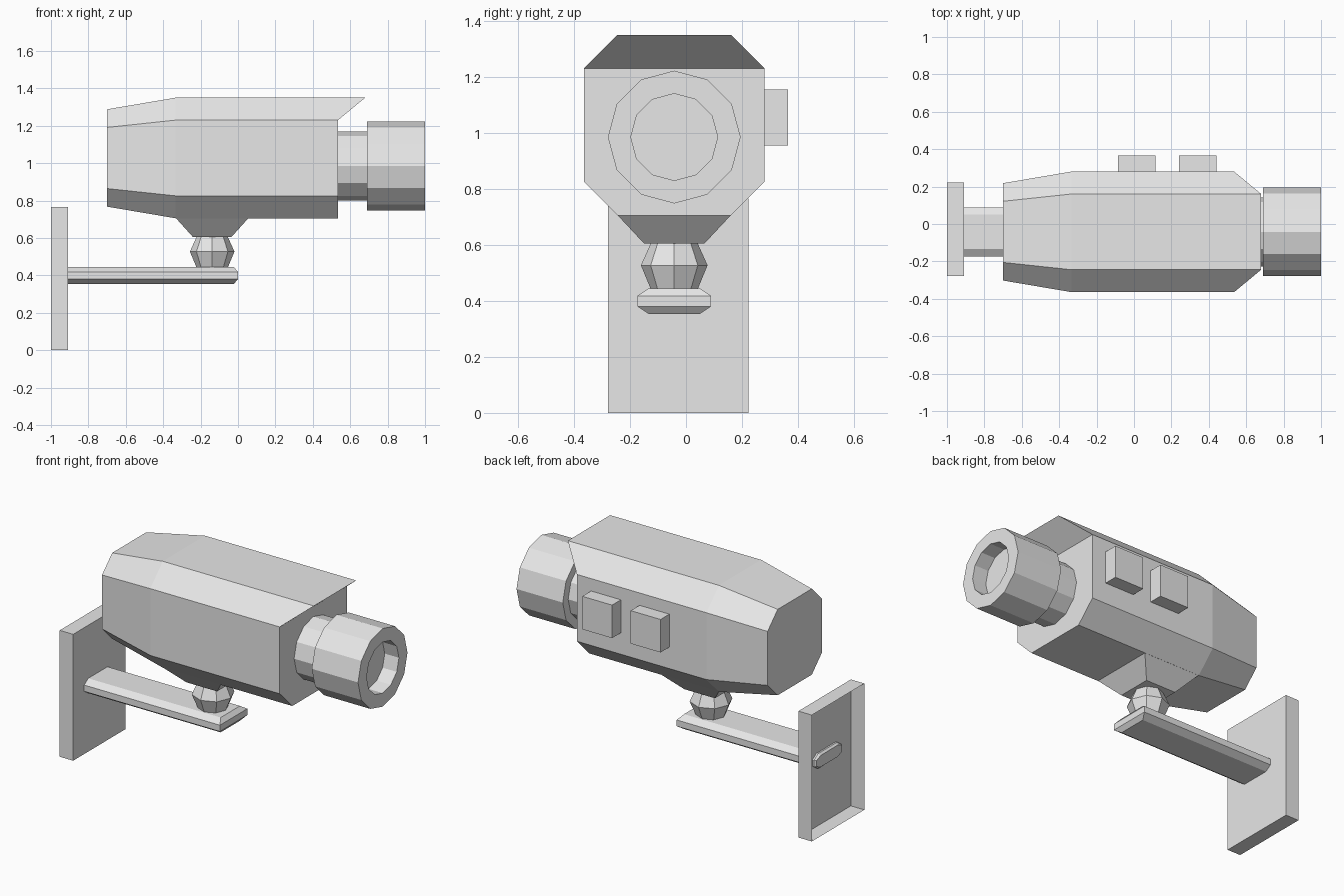
import bpy, bmesh, math

cube = bpy.data.objects.get("Cube")
if cube:
    bpy.data.objects.remove(cube, do_unlink=True)

YC = -0.042      # centre plane of the camera
BALL_X = -0.138  # centre of the swivel mount
LENS_Z = 0.985   # lens axis height

grey = bpy.data.materials.new("light_grey")
grey.use_nodes = True
grey.diffuse_color = (0.8, 0.8, 0.8, 1)
grey.node_tree.nodes["Principled BSDF"].inputs["Base Color"].default_value = (0.8, 0.8, 0.8, 1)


def loft(name, rings, cap_start=True, cap_end=True):
    """Skin a list of equal-length point rings into a flat shaded object."""
    bm = bmesh.new()
    loops = [[bm.verts.new(p) for p in ring] for ring in rings]
    for a, b in zip(loops, loops[1:]):
        for i in range(len(a)):
            j = (i + 1) % len(a)
            bm.faces.new((a[i], a[j], b[j], b[i]))
    if cap_start:
        bm.faces.new(loops[0])
    if cap_end:
        bm.faces.new(loops[-1])
    bmesh.ops.recalc_face_normals(bm, faces=bm.faces)
    mesh = bpy.data.meshes.new(name)
    bm.to_mesh(mesh)
    bm.free()
    mesh.materials.append(grey)
    obj = bpy.data.objects.new(name, mesh)
    bpy.context.collection.objects.link(obj)
    return obj


def octagon(x, z, wide_y, flat_y, wide_z, flat_z):
    """Chamfered rectangle across the x axis; the last two points are the top edge."""
    pts = [(wide_y, flat_z), (wide_y, -flat_z), (flat_y, -wide_z), (-flat_y, -wide_z),
           (-wide_y, -flat_z), (-wide_y, flat_z), (-flat_y, wide_z), (flat_y, wide_z)]
    return [(x, YC + py, z + pz) for py, pz in pts]


def rect_xy(x, y, z, hx, hy):
    return [(x - hx, y - hy, z), (x + hx, y - hy, z), (x + hx, y + hy, z), (x - hx, y + hy, z)]


def rect_yz(x, y0, y1, z0, z1):
    return [(x, y0, z0), (x, y1, z0), (x, y1, z1), (x, y0, z1)]


def circle(n, r):
    return [(r * math.cos(2 * math.pi * i / n), r * math.sin(2 * math.pi * i / n)) for i in range(n)]


# Housing: tapered rear, top edge pulled forward as a hood
def body_ring(x, s):
    return octagon(x, 1.0275, 0.3225 * s, 0.2025 * s, 0.3225 * s, 0.2025 * s)


nose = body_ring(0.535, 1)
nose[-2:] = [(0.68, y, z) for _, y, z in nose[-2:]]
body = loft("housing", [body_ring(-0.70, 0.807), body_ring(-0.333, 1), nose], cap_end=False)

# Housing front: flat panel plus the sloping underside of the hood
bm = bmesh.new()
bm.from_mesh(body.data)
bm.verts.ensure_lookup_table()
front = bm.verts[-8:]
bm.faces.new(front[:6])
bm.faces.new((front[0], front[5], front[6], front[7]))
bmesh.ops.recalc_face_normals(bm, faces=bm.faces)
bm.to_mesh(body.data)
bm.free()

# Lens barrel with a recessed front
profile = [(0.535, 0.185), (0.69, 0.185), (0.69, 0.237), (1.0, 0.237), (1.0, 0.155), (0.905, 0.155)]
loft("lens_barrel", [[(x, YC + a, LENS_Z + b) for a, b in circle(12, r)] for x, r in profile])

# Control boxes on the back side
for i, x in enumerate((0.015, 0.34)):
    loft(f"side_box_{i + 1}", [rect_xy(x, 0.32, z, 0.1, 0.045) for z in (0.955, 1.155)])

# Tapered neck and faceted swivel ball
loft("neck", [rect_xy(BALL_X, YC, 0.706, 0.194, 0.2025), rect_xy(BALL_X, YC, 0.605, 0.103, 0.108)])
loft("swivel_ball", [[(BALL_X + a, YC + b, z) for a, b in circle(8, r)]
                     for z, r in ((0.44, 0.083), (0.527, 0.119), (0.607, 0.083))])

# Bevelled arm
def arm_ring(x, inset):
    return octagon(x, 0.399, 0.131 - inset, 0.092 - inset, 0.045 - inset, 0.019)


def arm_end(x):
    return octagon(x, 0.399, 0.113, 0.092, 0.045, 0.019)


full = octagon(-0.92, 0.399, 0.131, 0.092, 0.045, 0.019)
tip = octagon(0.0, 0.399, 0.131, 0.092, 0.045, 0.019)
# Top and bottom edges stop short of the tip to bevel it
tip = [(-0.022 if abs(z - 0.399) > 0.03 else x, y, z) for x, y, z in tip]
arm = loft("arm", [arm_ring(-0.932, 0.01), full, tip], cap_end=False)
bm = bmesh.new()
bm.from_mesh(arm.data)
bm.verts.ensure_lookup_table()
e = bm.verts[-8:]
for idx in ((0, 1, 4, 5), (0, 5, 6, 7), (1, 2, 3, 4)):
    bm.faces.new([e[i] for i in idx])
bmesh.ops.recalc_face_normals(bm, faces=bm.faces)
bm.to_mesh(arm.data)
bm.free()

# Wall plate: a shallow tray open towards the wall
loft("wall_plate", [rect_yz(x, -0.279, 0.223, 0.0, 0.766) for x in (-1.0, -0.91)], cap_start=False)
